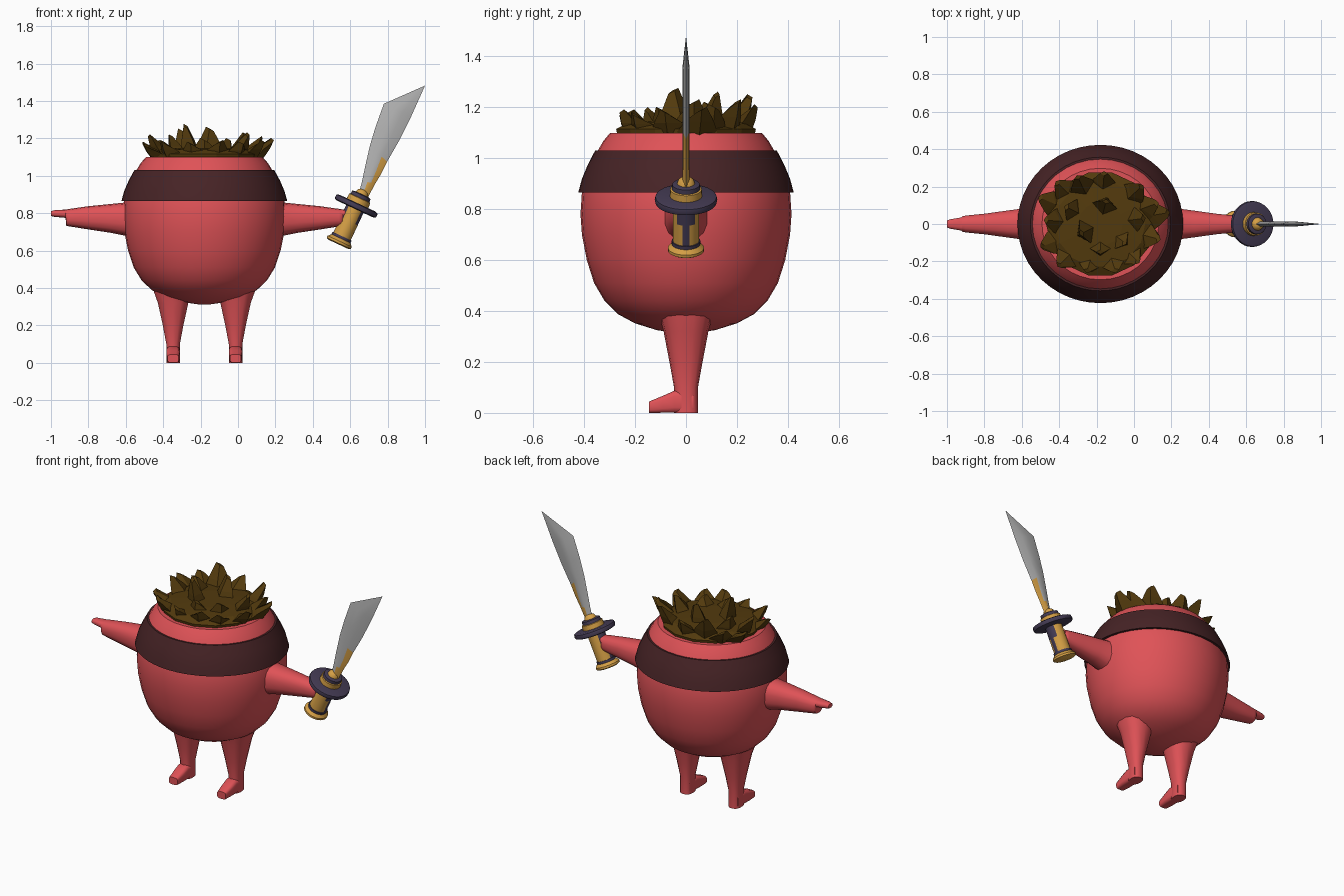
import bpy, bmesh, math
from mathutils import Vector, Matrix

if "Cube" in bpy.data.objects:
    bpy.data.objects.remove(bpy.data.objects["Cube"])

CX = -0.18  # body axis


def material(name, rgb):
    m = bpy.data.materials.new(name)
    m.diffuse_color = (*rgb, 1)
    m.use_nodes = True
    m.node_tree.nodes["Principled BSDF"].inputs["Base Color"].default_value = m.diffuse_color
    return m


RED = material("red skin", (0.74, 0.085, 0.095))
MAROON = material("dark maroon cloth", (0.062, 0.017, 0.019))
BROWN = material("brown hair", (0.085, 0.042, 0.004))
PURPLE = material("dark purple", (0.058, 0.044, 0.088))
GOLD = material("gold", (0.67, 0.35, 0.06))
STEEL = material("steel", (0.45, 0.45, 0.45))


def finish(name, bm, mats, smooth=40, matrix=None):
    if matrix:
        bm.transform(matrix)
    bmesh.ops.recalc_face_normals(bm, faces=bm.faces)
    me = bpy.data.meshes.new(name)
    bm.to_mesh(me)
    bm.free()
    for m in mats:
        me.materials.append(m)
    ob = bpy.data.objects.new(name, me)
    bpy.context.collection.objects.link(ob)
    if smooth:
        bpy.ops.object.select_all(action='DESELECT')
        ob.select_set(True)
        bpy.context.view_layer.objects.active = ob
        bpy.ops.object.shade_smooth_by_angle(angle=math.radians(smooth))
    return ob


def bridge(bm, rings, closed=False):
    n = len(rings[0])
    pairs = list(zip(rings, rings[1:])) + ([(rings[-1], rings[0])] if closed else [])
    for a, b in pairs:
        for i in range(n):
            j = (i + 1) % n
            bm.faces.new((a[i], a[j], b[j], b[i]))
    if not closed:
        bm.faces.new(rings[0][::-1])
        bm.faces.new(rings[-1])


def lathe(name, profile, mats, n=32, closed=False, matrix=None, sy=1.0, rule=None, smooth=40):
    """Revolve (radius, height) points about z."""
    bm = bmesh.new()
    rings = [[bm.verts.new((r * math.cos(a), r * sy * math.sin(a), z))
              for a in (2 * math.pi * i / n for i in range(n))] for r, z in profile]
    bridge(bm, rings, closed)
    if rule:
        for f in bm.faces:
            f.material_index = rule(f.calc_center_median())
    return finish(name, bm, mats, smooth, matrix)


def loft(name, sections, mat, n=14, power=0.8, smooth=45):
    """Join rounded sections given as (centre, half axis a, half axis b)."""
    bm = bmesh.new()
    rings = []
    for c, a, b in sections:
        ring = []
        for i in range(n):
            t = 2 * math.pi * (i + 0.5) / n
            u = math.copysign(abs(math.cos(t)) ** power, math.cos(t))
            v = math.copysign(abs(math.sin(t)) ** power, math.sin(t))
            ring.append(bm.verts.new(Vector(c) + Vector(a) * u + Vector(b) * v))
        rings.append(ring)
    bridge(bm, rings)
    return finish(name, bm, [mat], smooth)


# round body with a flat crown
centre = Matrix.Translation((CX, 0, 0))
lathe("body", [(0.03, 0.312), (0.12, 0.325), (0.21, 0.352), (0.28, 0.388), (0.335, 0.44),
               (0.378, 0.51), (0.408, 0.6), (0.428, 0.7), (0.434, 0.78), (0.428, 0.87),
               (0.40, 0.96), (0.363, 1.03), (0.34, 1.068), (0.312, 1.1)],
      [RED], n=36, matrix=centre, sy=0.955)

# headband ring
lathe("headband", [(0.443, 0.866), (0.428, 0.92), (0.404, 0.975), (0.374, 1.03),
                   (0.35, 1.03), (0.41, 0.866)],
      [MAROON], n=48, closed=True, matrix=centre, sy=0.955)

# arms, legs and feet on both sides
ARM = [(0.36, 0.765, 0.10, 0.11), (0.42, 0.768, 0.084, 0.089), (0.5, 0.772, 0.073, 0.077),
       (0.62, 0.775, 0.056, 0.062), (0.72, 0.776, 0.046, 0.047), (0.738, 0.776, 0.042, 0.044),
       (0.742, 0.797, 0.036, 0.022), (0.80, 0.798, 0.026, 0.018), (0.82, 0.798, 0.02, 0.013)]
LEG = [(0.44, 0.115, 0.125), (0.38, 0.105, 0.105), (0.32, 0.083, 0.088), (0.2, 0.056, 0.065),
       (0.1, 0.037, 0.047), (0.0, 0.037, 0.047)]
FOOT = [(0.03, 0.034, 0.085), (-0.045, 0.037, 0.088), (-0.09, 0.036, 0.068),
        (-0.145, 0.03, 0.045)]
for side, s in (("left", -1), ("right", 1)):
    loft(side + "_arm", [((CX + s * d, 0, z), (0, hy, 0), (0, 0, hz)) for d, z, hy, hz in ARM], RED)
    lx = CX + s * 0.167
    loft(side + "_leg", [((lx, 0, z), (hx, 0, 0), (0, hy, 0)) for z, hx, hy in LEG], RED)
    loft(side + "_foot", [((lx, y, h / 2), (hx, 0, 0), (0, 0, h / 2)) for y, hx, h in FOOT],
         RED, n=12, power=0.5)

# hair: low mound with blunt leaning tufts
lathe("hair_mound", [(0.285, 1.09), (0.29, 1.115), (0.24, 1.14), (0.12, 1.15), (0.02, 1.15)],
      [BROWN], n=14, matrix=centre, sy=0.97, smooth=None)
TIPS = [(-0.47, 0.02, 1.21), (-0.49, -0.12, 1.16), (-0.50, 0.14, 1.17), (-0.40, -0.22, 1.18),
        (-0.41, 0.22, 1.18), (-0.28, -0.05, 1.265), (-0.30, 0.25, 1.24), (-0.25, -0.25, 1.17),
        (-0.15, 0.12, 1.25), (-0.16, 0.27, 1.20), (-0.10, -0.25, 1.18), (-0.05, -0.1, 1.19),
        (0.04, 0.2, 1.22), (0.02, -0.2, 1.17), (0.05, 0.03, 1.22), (0.12, 0.11, 1.20),
        (0.18, 0.06, 1.19), (0.13, -0.08, 1.18), (-0.36, 0.09, 1.21), (-0.18, -0.15, 1.19)]
bm = bmesh.new()
for k, (x, y, z) in enumerate(TIPS):
    out = Vector((x - CX, y, 0))
    base = Vector((CX, 0, 1.09)) + out * 0.7
    out.normalize()
    across = Vector((-out.y, out.x, 0))
    tip = Vector((x, y, z))
    rings = []
    for c, w, d in ((base, 0.088, 0.062), (base.lerp(tip, 0.55), 0.058, 0.04), (tip, 0.022, 0.012)):
        lift = Vector((0, 0, 0.012 * (-1) ** k)) if c == tip else Vector()
        rings.append([bm.verts.new(c + across * w + lift), bm.verts.new(c + out * d),
                      bm.verts.new(c - across * w - lift), bm.verts.new(c - out * d)])
    bridge(bm, rings)
finish("hair_tufts", bm, [BROWN], None)

# sword furniture, tilted in the right hand
tilt = Matrix.Translation((0.632, 0, 0.838)) @ Matrix.Rotation(math.radians(25), 4, 'Y')


def grip_rule(c):
    """Purple strips along the two edges of the gold grip, wider near the guard."""
    angle = abs(math.atan2(c.y, abs(c.x)))
    return 1 if angle < math.radians(38 if c.z > -0.09 else 14) else 0


lathe("sword_grip", [(0.051, -0.2), (0.051, -0.09), (0.051, -0.01)], [GOLD, PURPLE], n=24,
      matrix=tilt, rule=grip_rule)
lathe("sword_grip_ring", [(0.056, -0.192), (0.056, -0.178)], [PURPLE], n=24, matrix=tilt)
lathe("sword_pommel", [(0.06, -0.226), (0.071, -0.22), (0.071, -0.208), (0.054, -0.19)],
      [GOLD], n=24, matrix=tilt)
lathe("sword_guard", [(0.105, -0.017), (0.12, -0.012), (0.123, 0), (0.12, 0.012), (0.105, 0.017)],
      [PURPLE], n=32, matrix=tilt)
lathe("sword_collar", [(0.064, 0.01), (0.062, 0.045), (0.055, 0.048)], [GOLD], n=24, matrix=tilt)
lathe("sword_collar_ring", [(0.056, 0.046), (0.054, 0.066), (0.04, 0.07)], [PURPLE], n=24,
      matrix=tilt)
lathe("sword_blade_socket", [(0.036, 0.066), (0.03, 0.085), (0.016, 0.095)], [GOLD], n=16,
      matrix=tilt)

# curved blade: rows of (front edge x, z, spine x, z), gold on the low spine
ROWS = [(0.645, 0.90, 0.695, 0.885), (0.663, 0.97, 0.735, 0.96), (0.68, 1.05, 0.765, 1.01),
        (0.705, 1.16, 0.797, 1.075), (0.735, 1.26, 0.86, 1.185), (0.78, 1.385, 0.925, 1.315),
        (1.0, 1.482, 1.0, 1.482)]
bm = bmesh.new()
for s in (-1, 1):
    grid = []
    for x0, z0, x1, z1 in ROWS:
        if x0 == x1:
            grid.append([bm.verts.new((x0, 0, z0))] * 4)
            continue
        grid.append([bm.verts.new((x0 + (x1 - x0) * t, s * y, z0 + (z1 - z0) * t))
                     for t, y in ((0, 0), (0.4, 0.014), (0.68, 0.012), (1, 0.0))])
    for i, (a, b) in enumerate(zip(grid, grid[1:])):
        for j in range(3):
            quad = list(dict.fromkeys((a[j], a[j + 1], b[j + 1], b[j])))
            f = bm.faces.new(quad)
            f.material_index = 1 if j == 2 and i < 3 or i == 0 and j == 1 else 0
bmesh.ops.remove_doubles(bm, verts=bm.verts, dist=0.0005)
finish("sword_blade", bm, [STEEL, GOLD], 30)
